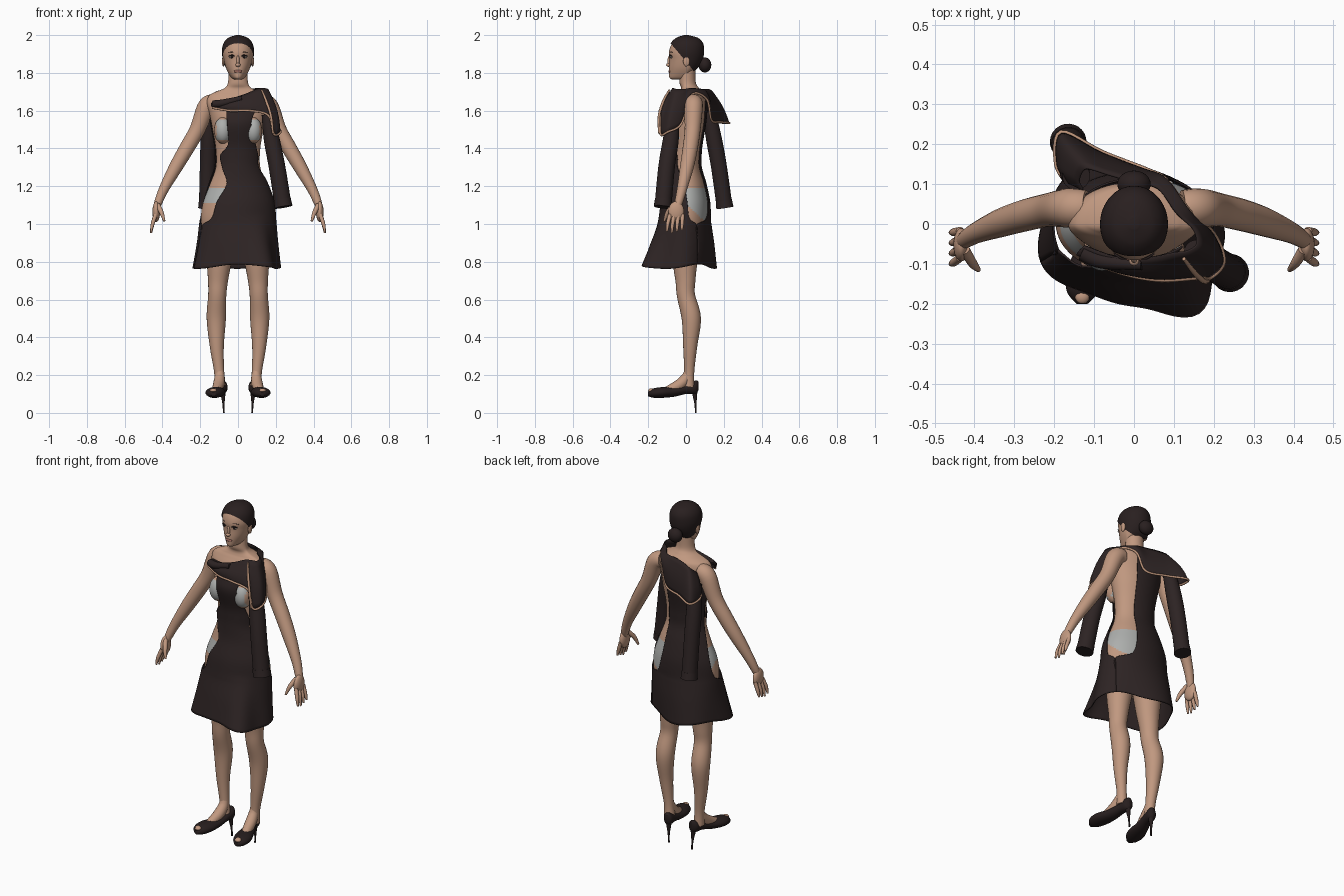
import bpy, bmesh
from math import sin, cos, pi, radians
from mathutils import Vector, Matrix

if "Cube" in bpy.data.objects:
    bpy.data.objects.remove(bpy.data.objects["Cube"])


def material(name, *rgb):
    m = bpy.data.materials.new(name)
    m.use_nodes = True
    m.diffuse_color = (*rgb, 1)
    m.node_tree.nodes["Principled BSDF"].inputs["Base Color"].default_value = (*rgb, 1)
    return m


skin = material("skin", .53, .315, .215)
cloth = material("dark_cloth", .026, .017, .017)
hair_mat = material("dark_hair", .022, .014, .014)
shoe_mat = material("shoe_leather", .02, .013, .013)
grey = material("grey_underwear", .42, .43, .42)
trim = material("tan_trim", .5, .29, .19)
lip_mat = material("lips", .33, .14, .11)
eye_mat = material("eye_white", .45, .37, .33)


def finish(name, bm, *mats, rule=None):
    bmesh.ops.recalc_face_normals(bm, faces=bm.faces)
    if rule:
        for f in bm.faces:
            f.material_index = int(rule(f.calc_center_median()))
    me = bpy.data.meshes.new(name)
    bm.to_mesh(me)
    bm.free()
    for m in mats:
        me.materials.append(m)
    me.shade_smooth()
    me.set_sharp_from_angle(angle=radians(50))
    ob = bpy.data.objects.new(name, me)
    bpy.context.scene.collection.objects.link(ob)
    return ob


def spline(rows, n=6):
    """Smooth interpolation through rows of numbers."""
    out = []
    for i in range(len(rows) - 1):
        a, b, c, d = (rows[min(max(j, 0), len(rows) - 1)] for j in range(i - 1, i + 3))
        for k in range(n):
            t = k / n
            out.append([q + t / 2 * (r - p + t * (2 * p - 5 * q + 4 * r - s + t * (3 * (q - r) + s - p)))
                        for p, q, r, s in zip(a, b, c, d)])
    return out + [list(rows[-1])]


def grid(rows, wrap=True):
    """Skin rows of points with quads, closing the ends of wrapped rows."""
    bm = bmesh.new()
    vs = [[bm.verts.new(p) for p in row] for row in rows]
    n = len(vs[0])
    for r, q in zip(vs, vs[1:]):
        for i in range(n if wrap else n - 1):
            j = (i + 1) % n
            bm.faces.new((r[i], r[j], q[j], q[i]))
    if wrap:
        bm.faces.new(vs[0])
        bm.faces.new(vs[-1])
    return bm


def tube(name, pts, mat, n=16, steps=6):
    """Round limb through (x, y, z, radius) points."""
    path = spline(pts, steps)
    pos = [Vector(p[:3]) for p in path]
    u, rows = Vector((.3, .9, .2)), []
    for i, p in enumerate(pos):
        t = (pos[min(i + 1, len(pos) - 1)] - pos[max(i - 1, 0)]).normalized()
        u = (u - t * u.dot(t)).normalized()
        v, r = t.cross(u), path[i][3]
        rows.append([p + (u * cos(k * 2 * pi / n) + v * sin(k * 2 * pi / n)) * r for k in range(n)])
    return finish(name, grid(rows), mat)


def ball(name, loc, size, *mats, rule=None):
    bm = bmesh.new()
    bmesh.ops.create_uvsphere(bm, u_segments=24, v_segments=16, radius=1,
                              matrix=Matrix.Translation(loc) @ Matrix.Diagonal((*size, 1)))
    return finish(name, bm, *mats, rule=rule)


def oval(deg, z, rx, front, back):
    """Point on an oval whose front and back depths differ."""
    s = sin(radians(deg))
    return Vector((rx * cos(radians(deg)), s * (back if s > 0 else -front), z))


def oval_loft(table, n=64):
    return grid([[oval(360 * i / n, *row) for i in range(n)] for row in spline(table, 10)])


# Torso and neck, with briefs and bra coloured by height
torso = [(.9, .16, -.1, .1), (1, .194, -.128, .116), (1.1, .188, -.122, .118), (1.2, .153, -.096, .1),
         (1.3, .118, -.085, .075), (1.4, .118, -.08, .078), (1.5, .135, -.09, .095),
         (1.58, .15, -.085, .1), (1.64, .165, -.065, .105), (1.68, .153, -.042, .1),
         (1.7, .118, -.03, .088), (1.72, .07, -.026, .068), (1.75, .053, -.034, .052), (1.82, .05, -.03, .05)]


def underwear(c):
    briefs = 1.11 - max(c.y, 0) * .95 < c.z < 1.185
    bra = 1.45 < c.z < 1.55 and c.y < -.03 and abs(c.x) < .115
    return briefs or bra


finish("torso", oval_loft(torso), skin, grey, rule=underwear)

# Head, hair cap cut along the hairline, bun
head = [(1.765, .02, -.075, -.03), (1.775, .036, -.088, -.005), (1.8, .052, -.09, .025), (1.83, .065, -.09, .06),
        (1.87, .075, -.088, .083), (1.91, .08, -.09, .09), (1.95, .073, -.077, .086),
        (1.978, .05, -.05, .062), (1.992, .012, -.012, .015)]
finish("head", oval_loft(head), skin)
bm = oval_loft(head)
pivot = Vector((0, .005, 1.88))
for v in bm.verts:
    v.co = pivot + (v.co - pivot) * 1.065
bmesh.ops.bisect_plane(bm, geom=bm.verts[:] + bm.edges[:] + bm.faces[:], plane_co=(0, 0, 1.86),
                       plane_no=(0, 1.2, 1), clear_inner=True)
finish("hair", bm, hair_mat)
ball("hair_bun", (0, .1, 1.842), (.042, .034, .04), hair_mat)

# Face
ball("nose_bridge", (0, -.085, 1.862), (.009, .013, .032), skin)
ball("nose_tip", (0, -.092, 1.842), (.013, .013, .01), skin)
ball("lips", (0, -.086, 1.808), (.022, .008, .008), lip_mat)

# Paired parts
arm = [(.12, .04, 1.642, .045), (.165, .04, 1.622, .049), (.215, .035, 1.5, .042), (.272, .022, 1.4, .04),
       (.33, .004, 1.3, .036), (.39, -.02, 1.19, .027), (.42, -.037, 1.12, .022), (.432, -.047, 1.08, .017)]
leg = [(.09, 0, .95, .085), (.1, -.005, .8, .066), (.106, -.003, .7, .053), (.11, 0, .62, .048),
       (.115, .028, .5, .051), (.112, .022, .35, .037), (.1, .017, .22, .027), (.095, .015, .14, .03)]
foot = [(.097, .014, .23, .02), (.097, .004, .19, .027), (.102, -.03, .152, .03), (.112, -.08, .125, .026),
        (.125, -.12, .108, .02)]
heel = [(.08, .045, .115, .016), (.077, .05, .05, .006), (.075, .052, 0, .005)]
thumb = [(.425, -.065, 1.1, .014), (.405, -.098, 1.06, .012), (.39, -.115, 1.015, .006)]
# shoe sections: y, x, half width, sole height, top height
shoe = [(.066, .08, .01, .12, .165), (.05, .082, .027, .1, .172), (0, .09, .031, .1, .152),
        (-.06, .105, .04, .086, .138), (-.12, .12, .05, .08, .137), (-.17, .128, .04, .08, .13),
        (-.2, .13, .014, .088, .112)]

for side, s in (("left", 1), ("right", -1)):
    def flip(pts):
        return [(p[0] * s, *p[1:]) for p in pts]

    tube(side + "_arm", flip(arm), skin, 20)
    tube(side + "_leg", flip(leg), skin, 24)
    tube(side + "_foot", flip(foot), skin)
    tube(side + "_shoe_heel", flip(heel), shoe_mat, 12)
    rows = [[(s * (x + w * cos(a)), y, (lo + hi) / 2 + (hi - lo) / 2 * sin(a))
             for a in (k * pi / 12 for k in range(24))] for y, x, w, lo, hi in spline(shoe)]
    finish(side + "_shoe", grid(rows), shoe_mat)
    ball(side + "_toe", (s * .13, -.182, .118), (.018, .018, .012), skin)
    ball(side + "_palm", (s * .433, -.052, 1.065), (.02, .042, .055), skin)
    tube(side + "_thumb", flip(thumb), skin, 10)
    for i in range(4):
        y = -.084 + i * .022
        end = .952 + .008 * abs(i - 1)
        finger = [(.436, y, 1.05, .011), (.452, y * 1.15, 1, .01), (.46, y * 1.2, end, .005)]
        tube(f"{side}_finger_{i + 1}", flip(finger), skin, 10)
    ball(side + "_breast", (s * .08, -.066, 1.495), (.047, .052, .07), skin, grey,
         rule=lambda c: 1.45 < c.z < 1.55 and abs(c.x) < .115)
    ball(side + "_ear", (s * .077, .002, 1.862), (.008, .017, .028), skin)
    ball(side + "_eye", (s * .032, -.077, 1.884), (.015, .008, .007), eye_mat)
    ball(side + "_iris", (s * .032, -.083, 1.884), (.007, .004, .0065), hair_mat)
    tube(side + "_lash", flip([(.016, -.086, 1.888, .002), (.032, -.085, 1.893, .004), (.05, -.074, 1.889, .002)]),
         hair_mat, 8)
    tube(side + "_brow", flip([(.014, -.088, 1.905, .001), (.035, -.08, 1.911, .002), (.054, -.067, 1.905, .001)]),
         hair_mat, 8)

# Dress: height, half width, front, back, then the angles that bound its two side openings
dress = [(.775, .228, -.2, .176, 205, 205, 25, 25), (.9, .214, -.175, .158, 205, 205, 25, 25),
         (.99, .206, -.152, .14, 205, 205, 25, 25), (1.03, .202, -.145, .133, 172, 226, 8, 58),
         (1.12, .193, -.132, .128, 162, 235, 3, 67), (1.22, .158, -.104, .107, 167, 248, -6, 66),
         (1.3, .126, -.096, .084, 176, 228, -28, 62), (1.36, .124, -.096, .083, 178, 220, -30, 62),
         (1.42, .127, -.102, .088, 178, 245, -42, 64), (1.52, .146, -.128, .105, 176, 247, -61, 67),
         (1.58, .158, -.118, .112, 165, 247, -58, 67), (1.65, .16, -.09, .115, 150, 247, -40, 67)]


def bump(deg, centre, power):
    return max(0, cos(radians(deg - centre))) ** power


def dress_point(deg, z, rx, front, back):
    flare = min(max((1.05 - z) / .27, 0), 1)
    fold = (.36 * bump(deg, -58, 20) + .13 * bump(deg, 213, 12) - .27 * bump(deg, 55, 5)
            - .025 * sin(radians(deg * 5)))
    p = oval(deg, z, rx, front, back)
    p.xy *= 1 + flare * fold
    p.z += flare * .012 * sin(radians(deg * 3))
    return p


def sheet(name, rows):
    ob = finish(name, grid(rows, wrap=False), cloth)
    ob.modifiers.new("thickness", "SOLIDIFY").thickness = .005


def panel(name, bounds):
    rows = []
    for *shape, a, b, c, d in spline(dress):
        lo, hi = bounds(a, b, c, d)
        rows.append([dress_point(lo + (hi - lo) * i / 48, *shape) for i in range(49)])
    sheet(name, rows)


panel("dress_front", lambda a, b, c, d: (b - 360, c))
panel("dress_back", lambda a, b, c, d: (d, a))

# Draped collar between a neckline and a lower edge
neckline = [(-.125, -.055, 1.655), (-.04, -.085, 1.665), (.04, -.085, 1.69), (.1, -.075, 1.715), (.135, -.07, 1.72),
            (.16, -.05, 1.715), (.15, -.01, 1.715), (.105, .03, 1.72), (.06, .09, 1.715), (0, .107, 1.715),
            (-.06, .125, 1.713), (-.12, .14, 1.7), (-.14, .11, 1.67), (-.13, .085, 1.655)]
lower = [(-.135, -.08, 1.615), (-.04, -.12, 1.6), (.06, -.14, 1.6), (.16, -.135, 1.575), (.19, -.135, 1.475),
         (.225, -.095, 1.488), (.2, -.025, 1.53), (.14, .03, 1.685), (.08, .11, 1.66), (.035, .135, 1.55),
         (-.08, .18, 1.54), (-.183, .23, 1.535), (-.195, .15, 1.54), (-.165, .1, 1.56)]
rows = []
for t, b in zip(spline(neckline), spline(lower)):
    t, b = Vector(t), Vector(b)
    out = Vector((t.x, t.y - .02, 0)).normalized() * .016
    rows.append([t.lerp(b, k / 8) + out * sin(pi * k / 8) for k in range(9)])
sheet("collar", rows)
tube("collar_trim", [(*p, .006) for p in lower], trim, 8)
tube("collar_seam", [(.125, -.087, 1.71, .005), (.15, -.12, 1.65, .007), (.175, -.143, 1.57, .007),
                     (.185, -.142, 1.48, .006)], trim, 8)
tube("collar_roll", [(-.13, -.072, 1.635, .02), (-.08, -.092, 1.64, .02), (.02, -.102, 1.665, .014)], cloth)

# Empty hanging sleeves with cuffs
tube("left_sleeve", [(.155, -.07, 1.58, .03), (.178, -.08, 1.45, .042), (.207, -.103, 1.3, .044),
                     (.24, -.122, 1.09, .045)], cloth, 24)
tube("left_cuff", [(.234, -.119, 1.13, .046), (.241, -.123, 1.09, .048)], cloth, 24)
tube("right_sleeve", [(-.145, .12, 1.6, .035), (-.155, .148, 1.45, .042), (-.16, .175, 1.3, .042),
                      (-.165, .205, 1.085, .042)], cloth, 24)
tube("right_cuff", [(-.164, .2, 1.125, .043), (-.165, .206, 1.085, .046)], cloth, 24)
